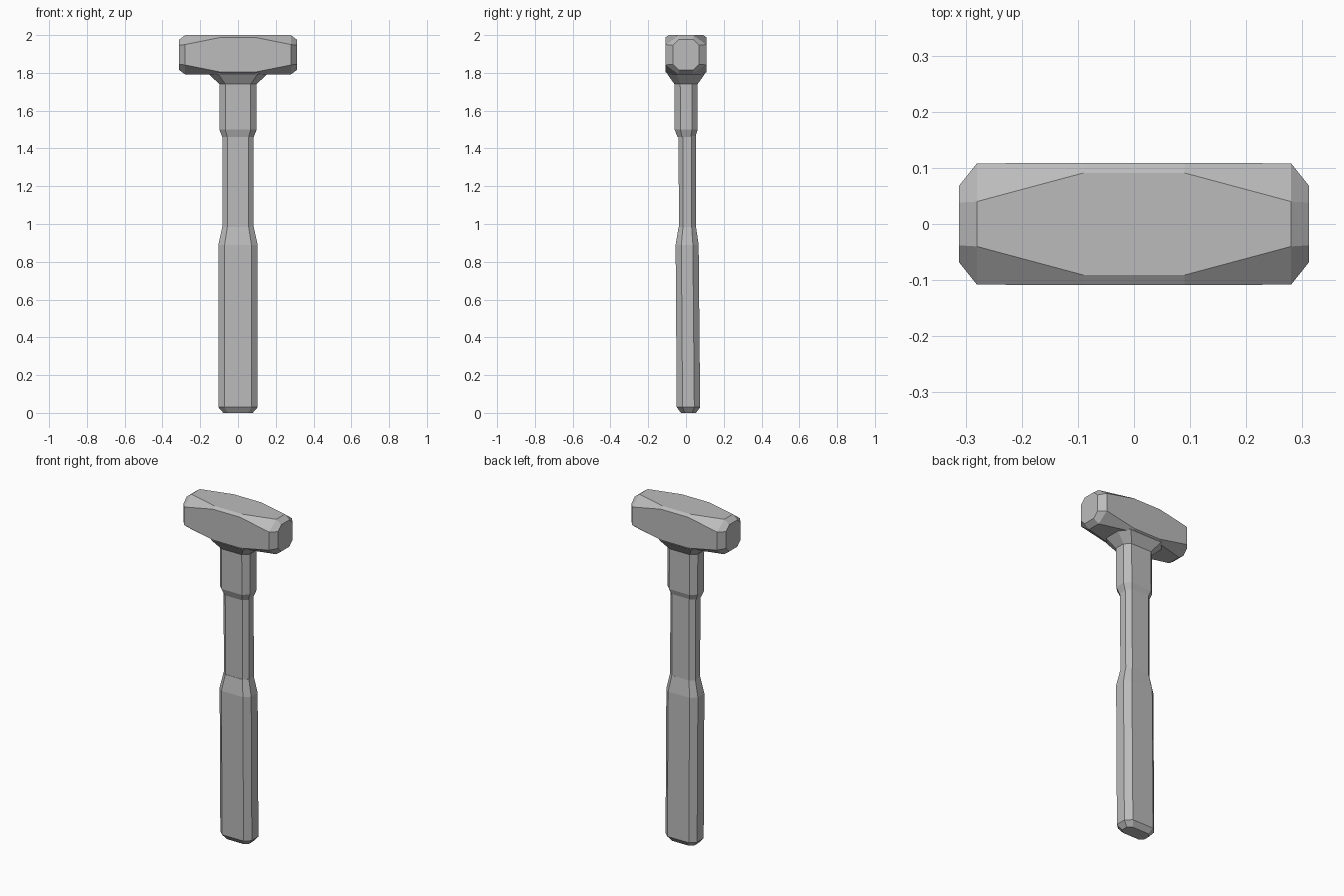
import bpy
import bmesh
from mathutils import Vector

default = bpy.data.objects.get("Cube")
if default:
    bpy.data.objects.remove(default, do_unlink=True)

# Single grey finish
grey = bpy.data.materials.new("plain grey")
grey.use_nodes = True
colour = (0.5, 0.5, 0.5, 1)
grey.diffuse_color = colour
grey.node_tree.nodes["Principled BSDF"].inputs["Base Color"].default_value = colour


def octagon(a, b, ca, cb):
    """Rectangle of half sizes a, b with corners cut by ca, cb."""
    return [(a, cb - b), (a, b - cb), (a - ca, b), (ca - a, b),
            (-a, b - cb), (-a, cb - b), (ca - a, -b), (a - ca, -b)]


def loft(name, rings):
    """Skin a list of equal point rings and cap both ends."""
    bm = bmesh.new()
    loops = [[bm.verts.new(p) for p in ring] for ring in rings]
    for low, high in zip(loops, loops[1:]):
        for i in range(len(low)):
            j = (i + 1) % len(low)
            bm.faces.new((low[i], low[j], high[j], high[i]))
    bm.faces.new(loops[0])
    bm.faces.new(loops[-1])
    bmesh.ops.recalc_face_normals(bm, faces=bm.faces)
    mesh = bpy.data.meshes.new(name)
    bm.to_mesh(mesh)
    bm.free()
    mesh.materials.append(grey)
    obj = bpy.data.objects.new(name, mesh)
    bpy.context.collection.objects.link(obj)
    return obj


def upright(name, sections):
    """Loft along z; each section is z, half width, half depth, y centre."""
    return loft(name, [
        [Vector((x, y + cy, z)) for x, y in octagon(a, b, a * 0.32, b * 0.5)]
        for z, a, b, cy in sections])


# Grip with a cut bottom edge and a sloping shoulder
upright("grip", [(0, 0.078, 0.04, 0.013), (0.03, 0.104, 0.062, 0.013),
                 (0.89, 0.104, 0.061, 0.006), (0.985, 0.083, 0.046, 0.007)])

# Slim shaft between grip and collar
upright("shaft", [(0.96, 0.083, 0.045, 0.008), (1.5, 0.083, 0.046, 0.006)])

# Collar, flaring out under the head
upright("collar", [(1.46, 0.083, 0.047, 0.002), (1.5, 0.099, 0.061, 0.001),
                   (1.74, 0.099, 0.061, 0), (1.795, 0.155, 0.1, 0),
                   (1.83, 0.155, 0.095, 0)])

# Head: nearly square in the middle, corners cut deeper toward the faces
half = [(0.09, 0.109, 0.104, 0.018, 0.012),
        (0.28, 0.108, 0.104, 0.068, 0.05),
        (0.312, 0.068, 0.08, 0.03, 0.03)]
stations = [(-s[0],) + s[1:] for s in reversed(half)] + half
loft("head", [[Vector((x, y, z + 1.896)) for y, z in octagon(b, c, cb, cc)]
              for x, b, c, cb, cc in stations])
